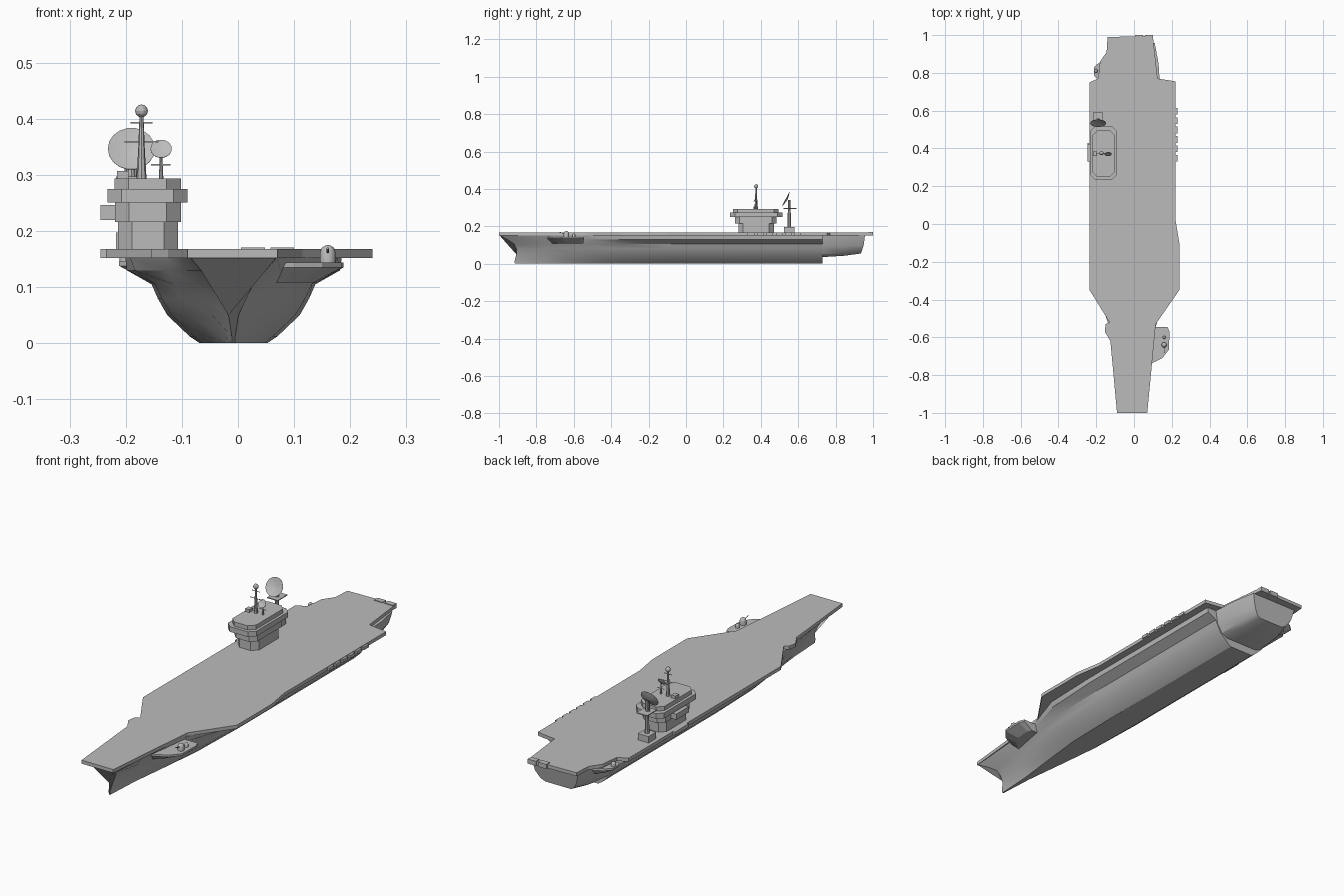
import bpy, bmesh, math
from mathutils import Matrix, Vector

cube = bpy.data.objects.get("Cube")
if cube:
    bpy.data.objects.remove(cube, do_unlink=True)

grey = bpy.data.materials.new("naval grey")
grey.use_nodes = True
grey.diffuse_color = (0.5, 0.5, 0.5, 1)
grey.node_tree.nodes["Principled BSDF"].inputs["Base Color"].default_value = (0.5, 0.5, 0.5, 1)

AXIS = -0.008   # hull centre line


def finish(name, bm, smooth=None):
    bmesh.ops.remove_doubles(bm, verts=bm.verts, dist=1e-5)
    bmesh.ops.recalc_face_normals(bm, faces=bm.faces)
    mesh = bpy.data.meshes.new(name)
    bm.to_mesh(mesh)
    bm.free()
    mesh.materials.append(grey)
    ob = bpy.data.objects.new(name, mesh)
    bpy.context.collection.objects.link(ob)
    if smooth:
        bpy.ops.object.select_all(action='DESELECT')
        ob.select_set(True)
        bpy.context.view_layer.objects.active = ob
        bpy.ops.object.shade_smooth_by_angle(angle=math.radians(smooth))
    return ob


def skin(name, rings, smooth=None):
    """Join equal rings of points and cap both ends."""
    bm = bmesh.new()
    rows = [[bm.verts.new(p) for p in ring] for ring in rings]
    n = len(rows[0])
    for a, b in zip(rows, rows[1:]):
        for i in range(n):
            j = (i + 1) % n
            bm.faces.new((a[i], a[j], b[j], b[i]))
    bm.faces.new(rows[0])
    bm.faces.new(rows[-1])
    return finish(name, bm, smooth)


def prism(name, outline, z0, z1):
    return skin(name, [[(x, y, z) for x, y in outline] for z in (z0, z1)])


def box(name, x0, x1, y0, y1, z0, z1):
    return prism(name, [(x0, y0), (x1, y0), (x1, y1), (x0, y1)], z0, z1)


def chamfered(x0, x1, y0, y1, c):
    return [(x0 + c, y0), (x1 - c, y0), (x1, y0 + c), (x1, y1 - c),
            (x1 - c, y1), (x0 + c, y1), (x0, y1 - c), (x0, y0 + c)]


def lathe(name, profile, loc, tilt=0, sides=12, smooth=40):
    """Turn (radius, height) points about an axis tilted toward the front."""
    m = Matrix.Translation(loc) @ Matrix.Rotation(math.radians(tilt), 4, 'X')
    rings = []
    for r, h in profile:
        angles = [2 * math.pi * i / sides for i in range(sides)]
        rings.append([m @ Vector((r * math.cos(a), r * math.sin(a), h)) for a in angles])
    return skin(name, rings, smooth)


def hull_ring(ys, zs, widths):
    right = [(AXIS - w, y, z) for y, z, w in zip(ys, zs, widths)]
    left = [(AXIS + w, y, z) for y, z, w in zip(ys, zs, widths)]
    return right + left[::-1]


# Main hull: flared bow, rounded bilge and side overhang
levels = [0, 0.012, 0.05, 0.08, 0.105, 0.13, 0.153]
mid = [0.06, 0.078, 0.118, 0.135, 0.146, 0.19, 0.193]
bow_y = [-0.915, -0.917, -0.907, -0.907, -0.918, -0.955, -0.998]
bow_w = [0.003, 0.003, 0.009, 0.021, 0.035, 0.058, 0.077]
stations = [
    (-0.75, [0.012, 0.017, 0.038, 0.054, 0.068, 0.084, 0.097]),
    (-0.55, [0.035, 0.046, 0.078, 0.094, 0.107, 0.117, 0.121]),
    (-0.36, [0.055, 0.07, 0.11, 0.128, 0.14, 0.176, 0.185]),
    (-0.1, mid), (0.73, mid)]
rings = [hull_ring(bow_y, levels, bow_w)]
rings += [hull_ring([y] * len(levels), levels, w) for y, w in stations]
skin("main_hull", rings, 25)

# Stepped stern hull
skin("stern_hull", [
    hull_ring([0.72] * 4, [0.035, 0.05, 0.09, 0.153], [0.085, 0.112, 0.136, 0.146]),
    hull_ring([0.85] * 4, [0.043, 0.057, 0.095, 0.153], [0.08, 0.105, 0.127, 0.138]),
    hull_ring([0.935, 0.94, 0.95, 0.957], [0.055, 0.068, 0.1, 0.153],
              [0.065, 0.085, 0.105, 0.118])], 30)

# Flight deck
deck = [(-0.14, 0.99), (0.1, 0.995), (0.125, 0.77), (0.22, 0.755), (0.22, 0.02),
        (0.24, -0.1), (0.24, -0.35), (0.115, -0.53), (0.07, -1), (-0.09, -1),
        (-0.125, -0.62), (-0.155, -0.57), (-0.15, -0.53), (-0.13, -0.52),
        (-0.235, -0.35), (-0.235, 0.75), (-0.19, 0.77), (-0.18, 0.86),
        (-0.145, 0.91)]
prism("flight_deck", deck, 0.152, 0.168)

# Deck edge fittings
for i in range(6):
    y = 0.33 + i * 0.05
    box("edge_locker", 0.215, 0.23, y, y + 0.035, 0.152, 0.166)
box("edge_platform", -0.245, -0.23, 0.33, 0.43, 0.152, 0.168)
for x0, x1 in ((0.005, 0.048), (0.058, 0.1)):
    box("stern_locker", x0, x1, 0.975, 1.0, 0.15, 0.171)

# Gun platform near the bow
top = [(0.06, -0.545), (0.178, -0.545), (0.188, -0.57), (0.185, -0.665),
       (0.15, -0.71), (0.1, -0.735), (0.05, -0.75)]
low = [(0.06, -0.55), (0.13, -0.55), (0.14, -0.57), (0.135, -0.64),
       (0.11, -0.68), (0.08, -0.71), (0.04, -0.73)]
skin("bow_gun_platform", [[(x, y, 0.108) for x, y in low],
                          [(x, y, 0.135) for x, y in top],
                          [(x, y, 0.144) for x, y in top]])
dome = [(0.014, 0), (0.014, 0.018), (0.011, 0.027), (0.005, 0.031), (0.0005, 0.032)]
lathe("bow_gun_dome", dome, (0.16, -0.64, 0.143))
lathe("bow_gun_mount", [(r * 0.6, h * 0.6) for r, h in dome], (0.16, -0.6, 0.143))
lathe("bow_gun_barrel", [(0.002, 0), (0.002, 0.035)], (0.16, -0.645, 0.16), 75, 6)

# Gun platform near the stern
edge = [(-0.11, 0.77), (-0.195, 0.77), (-0.212, 0.785), (-0.212, 0.83), (-0.19, 0.85), (-0.11, 0.89)]
skin("stern_gun_platform", [[(x * 0.8, y, 0.115) for x, y in edge],
                            [(x, y, 0.138) for x, y in edge],
                            [(x, y, 0.146) for x, y in edge]])
lathe("stern_gun_dome", [(r * 0.7, h * 0.7) for r, h in dome], (-0.201, 0.81, 0.145))

# Island tower in stacked tiers
tiers = [(-0.214, -0.107, 0.28, 0.47, 0.167, 0.218),
         (-0.219, -0.102, 0.262, 0.485, 0.216, 0.251),
         (-0.233, -0.09, 0.236, 0.515, 0.251, 0.275),
         (-0.22, -0.102, 0.25, 0.495, 0.275, 0.294)]
for x0, x1, y0, y1, z0, z1 in tiers:
    prism("island_tier", chamfered(x0, x1, y0, y1, 0.025), z0, z1)
box("island_side_cabin", -0.245, -0.21, 0.33, 0.42, 0.22, 0.246)
box("roof_locker", -0.216, -0.195, 0.36, 0.385, 0.293, 0.307)

# Main mast with ball and crossbars
MAST = (-0.172, 0.375)
lathe("main_mast", [(0.009, 0), (0.006, 0.05), (0.0035, 0.115)], (*MAST, 0.293), sides=8)
ball = [(max(0.0005, 0.0115 * math.sin(math.pi * i / 6)), -0.0115 * math.cos(math.pi * i / 6))
        for i in range(7)]
lathe("mast_ball", ball, (*MAST, 0.414), sides=10, smooth=20)
for z, half in ((0.358, 0.03), (0.392, 0.02)):
    box("mast_crossbar", MAST[0] - half, MAST[0] + half, 0.374, 0.376, z, z + 0.002)


# Radar dishes: thin shallow bowls
def dish(name, r, loc, tilt):
    d = r * 0.22
    lathe(name, [(0.0005, 0), (r * 0.6, d * 0.4), (r, d), (r, d + 0.001),
                 (r * 0.6, d * 0.4 + 0.002), (0.0005, 0.002)], loc, tilt, 18)


dish("small_dish", 0.019, (-0.137, 0.374, 0.344), 58)
lathe("small_dish_post", [(0.004, 0), (0.002, 0.05)], (-0.137, 0.376, 0.293), sides=8)
box("small_dish_crossbar", -0.155, -0.12, 0.375, 0.377, 0.317, 0.319)

dish("large_dish", 0.042, (-0.19, 0.542, 0.342), 62)
lathe("large_dish_mast", [(0.011, 0), (0.006, 0.175)], (-0.19, 0.552, 0.167), sides=8)
box("large_dish_mast_base", -0.217, -0.163, 0.525, 0.58, 0.167, 0.197)
box("large_dish_walkway", -0.217, -0.163, 0.52, 0.59, 0.293, 0.297)
for x in (-0.2, -0.18):
    lathe("large_dish_strut", [(0.002, 0), (0.002, 0.045)], (x, 0.55, 0.295), sides=6)
